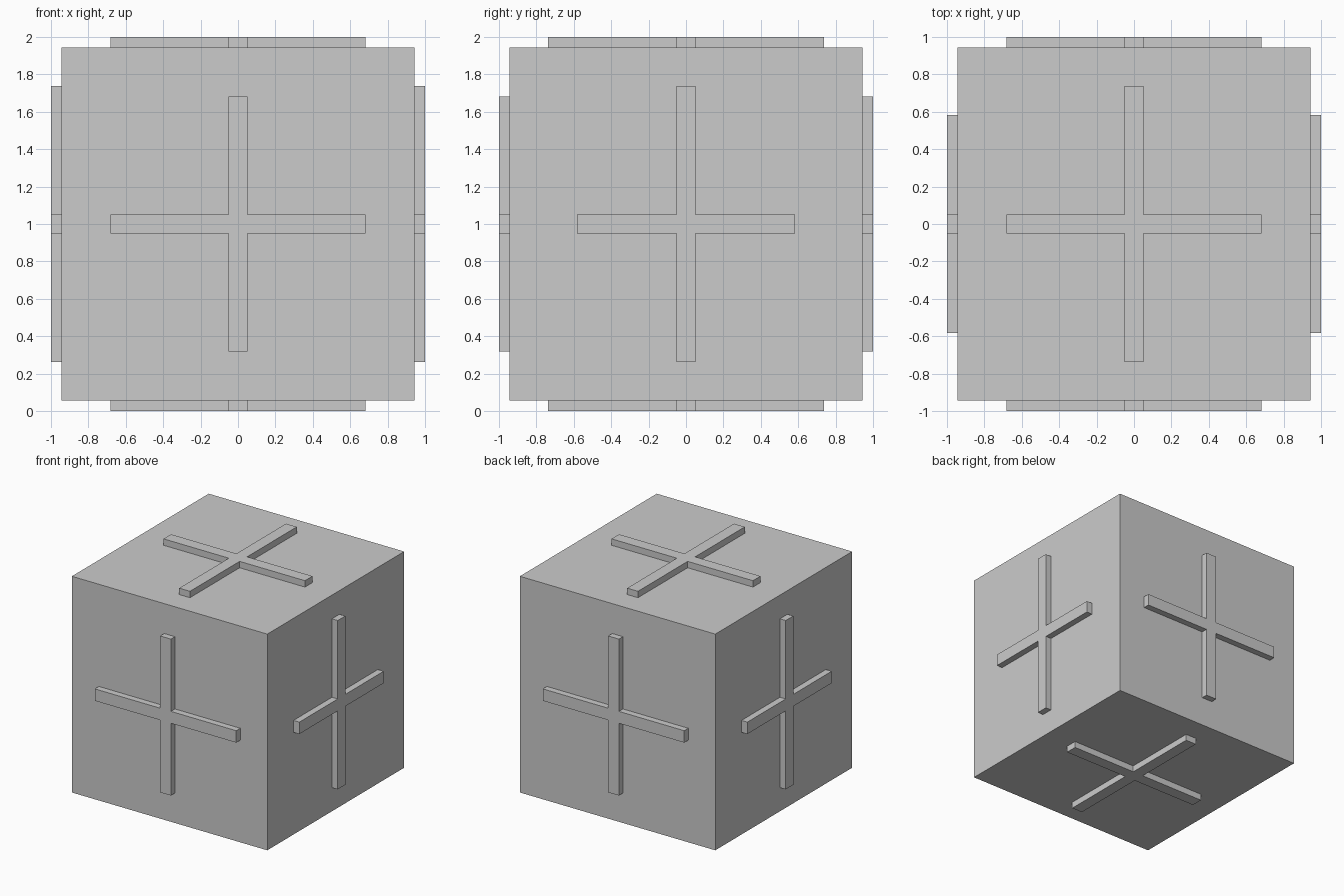
import bpy
import bmesh
from mathutils import Vector

if "Cube" in bpy.data.objects:
    bpy.data.objects.remove(bpy.data.objects["Cube"])

CENTRE = Vector((0, 0, 1))
HALF_BODY = 0.944
HALF_ALL = 1.0
HALF_BAR = 0.052
SINK = 0.01


def add_object(name, bm):
    bmesh.ops.recalc_face_normals(bm, faces=bm.faces)
    mesh = bpy.data.meshes.new(name)
    bm.to_mesh(mesh)
    bm.free()
    obj = bpy.data.objects.new(name, mesh)
    obj.location = CENTRE
    bpy.context.collection.objects.link(obj)
    return obj


def raised_cross(name, u, v, normal, half_u, half_v):
    """Plus-shaped profile extruded outward from one side of the cube."""
    u, v, n = Vector(u), Vector(v), Vector(normal)
    w = HALF_BAR
    quarter = [(half_u, w), (w, w), (w, half_v)]
    outline = (quarter
               + [(-a, b) for a, b in reversed(quarter)]
               + [(-a, -b) for a, b in quarter]
               + [(a, -b) for a, b in reversed(quarter)])
    bm = bmesh.new()
    base = HALF_BODY - SINK
    face = bm.faces.new([bm.verts.new(u * a + v * b + n * base) for a, b in outline])
    top = bmesh.ops.extrude_face_region(bm, geom=[face], use_keep_orig=True)
    verts = [g for g in top["geom"] if isinstance(g, bmesh.types.BMVert)]
    bmesh.ops.translate(bm, verts=verts, vec=n * (HALF_ALL - base))
    return add_object(name, bm)


# Cube body
body = bmesh.new()
bmesh.ops.create_cube(body, size=2 * HALF_BODY)
add_object("cube_body", body)

# Raised crosses, one pair per axis
X, Y, Z = Vector((1, 0, 0)), Vector((0, 1, 0)), Vector((0, 0, 1))
pairs = [
    (("front_cross", "back_cross"), X, Z, -Y, 0.683, 0.683),
    (("right_cross", "left_cross"), Y, Z, X, 0.582, 0.737),
    (("top_cross", "bottom_cross"), X, Y, Z, 0.683, 0.737),
]
for names, u, v, n, half_u, half_v in pairs:
    for name, side in zip(names, (1, -1)):
        raised_cross(name, u, v, n * side, half_u, half_v)
